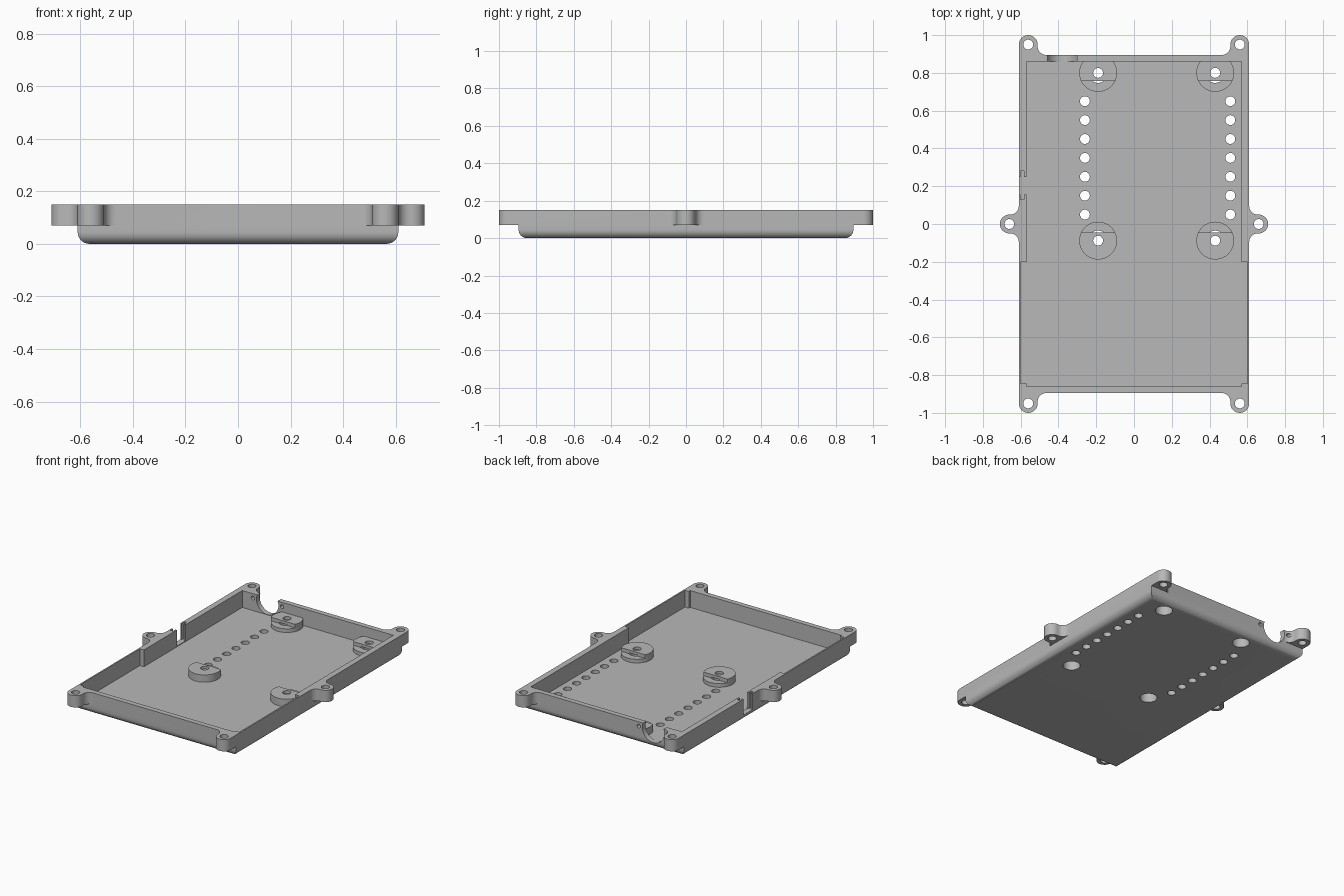
import bpy, bmesh
from math import cos, sin, radians
from mathutils import Matrix

cube = bpy.data.objects.get("Cube")
if cube:
    bpy.data.objects.remove(cube, do_unlink=True)

grey = bpy.data.materials.new("plain_grey")
grey.use_nodes = True
GREY = (0.48, 0.48, 0.48, 1)
grey.diffuse_color = GREY
grey.node_tree.nodes["Principled BSDF"].inputs["Base Color"].default_value = GREY

HX, HY = 0.61, 0.895              # outer half sizes
FLANGE, TOP, FLOOR = 0.07, 0.15, 0.035
EAR, FIL = 0.05, 0.045            # ear radius, blend radius


def finish(name, bm):
    bmesh.ops.recalc_face_normals(bm, faces=bm.faces)
    mesh = bpy.data.meshes.new(name)
    bm.to_mesh(mesh)
    bm.free()
    obj = bpy.data.objects.new(name, mesh)
    bpy.context.collection.objects.link(obj)
    mesh.materials.append(grey)
    return obj


def box(name, x0, x1, y0, y1, z0, z1, bevel=0):
    bm = bmesh.new()
    mat = Matrix.Translation(((x0 + x1) / 2, (y0 + y1) / 2, (z0 + z1) / 2))
    mat = mat @ Matrix.Diagonal((x1 - x0, y1 - y0, z1 - z0, 1))
    bmesh.ops.create_cube(bm, size=1, matrix=mat)
    if bevel:
        low = [e for e in bm.edges if all(v.co.z < z0 + 1e-5 for v in e.verts)]
        bmesh.ops.bevel(bm, geom=low, offset=bevel, segments=8, profile=0.5, affect='EDGES')
    return finish(name, bm)


def cylinder(name, x, y, z0, z1, r, sides=32):
    bm = bmesh.new()
    bmesh.ops.create_cone(bm, cap_ends=True, segments=sides, radius1=r, radius2=r,
                          depth=z1 - z0, matrix=Matrix.Translation((x, y, (z0 + z1) / 2)))
    return finish(name, bm)


def prism(name, points, z0, z1):
    bm = bmesh.new()
    face = bm.faces.new([bm.verts.new((x, y, z0)) for x, y in points])
    ext = bmesh.ops.extrude_face_region(bm, geom=[face])
    for v in ext["geom"]:
        if isinstance(v, bmesh.types.BMVert):
            v.co.z = z1
    return finish(name, bm)


def combine(target, tool, op='DIFFERENCE'):
    mod = target.modifiers.new("cut", 'BOOLEAN')
    mod.object, mod.operation, mod.solver = tool, op, 'EXACT'
    graph = bpy.context.evaluated_depsgraph_get()
    mesh = bpy.data.meshes.new_from_object(target.evaluated_get(graph))
    target.modifiers.clear()
    target.data = mesh
    bpy.data.objects.remove(tool, do_unlink=True)


def arc(cx, cy, r, a0, a1, n):
    steps = [radians(a0 + (a1 - a0) * i / n) for i in range(n + 1)]
    return [(cx + r * cos(a), cy + r * sin(a)) for a in steps]


# Rim outline: one quarter with half a side ear and a corner ear, then mirrored
SIDE_X, CORNER_X, CORNER_Y = HX + EAR, HX - EAR, 1 - EAR
quarter = (arc(SIDE_X, 0, EAR, 0, 90, 8)
           + arc(HX + FIL, EAR + FIL, FIL, -90, -180, 8)
           + arc(CORNER_X, CORNER_Y, EAR, 0, 180, 16)
           + arc(CORNER_X - EAR - FIL, HY + FIL, FIL, 0, -90, 8))
back = quarter + [(-x, y) for x, y in reversed(quarter)]
outline = back + [(-x, -y) for x, y in back[1:-1]]
outline.insert(len(back), (-SIDE_X - EAR, 0)) if back[-1][0] > 0 else None

# Tray: rounded base plus rim with ears
tray = box("tray", -HX, HX, -HY, HY, 0, FLANGE, bevel=0.045)
combine(tray, prism("rim", outline, FLANGE, TOP), 'UNION')

# Cavity, wider at the front
wide = box("front_cavity", -0.6, 0.6, -0.845, -0.2, FLOOR, 0.3)
combine(wide, box("cavity", -0.57, 0.57, -0.86, 0.86, FLOOR, 0.3), 'UNION')
combine(tray, wide)

# Screw holes in the ears
for sx in (-1, 1):
    for x, y in ((CORNER_X, -CORNER_Y), (CORNER_X, CORNER_Y), (SIDE_X, 0)):
        combine(tray, cylinder("ear_hole", sx * x, y, 0.03, 0.3, 0.026))

# Vent holes in the floor
for x in (-0.26, 0.51):
    for i in range(7):
        combine(tray, cylinder("vent", x, 0.05 + 0.1 * i, -0.1, 0.06, 0.026))

# Slot with a wider guide groove in the right wall
combine(tray, box("slot", -0.7, -0.55, 0.155, 0.25, FLOOR + 0.005, 0.3))
combine(tray, box("groove", -0.6, -0.582, 0.13, 0.28, FLOOR + 0.005, 0.3))

# Round connector opening and its two screw holes in the back wall
for x, r in ((-0.38, 0.083), (-0.49, 0.013), (-0.27, 0.013)):
    port = cylinder("port", 0, 0, -0.04, 0.04, r)
    port.data.transform(Matrix.Translation((x, 0.885, 0.12)) @ Matrix.Rotation(radians(90), 4, 'X'))
    combine(tray, port)

# Stepped standoffs, bored through with a wider recess from below
parts = [tray]
for x, side in ((-0.19, "right"), (0.43, "left")):
    for y, end, d in ((0.8, "back", -1), (-0.088, "front", 1)):
        post = cylinder(f"standoff_{end}_{side}", x, y, FLOOR, 0.085, 0.1, 48)
        near, far = sorted((y + d * 0.043, y + d * 0.2))
        combine(post, box("step", x - 0.2, x + 0.2, near, far, 0.06, 0.2))
        combine(post, box("wall_trim", x - 0.2, x + 0.2, 0.865, 1.1, 0, 0.2))
        for target in (tray, post):
            combine(target, cylinder("bore", x, y, -0.1, 0.2, 0.026))
            combine(target, cylinder("recess", x, y, -0.1, 0.066, 0.053))
        parts.append(post)

bpy.ops.object.select_all(action='DESELECT')
for obj in parts:
    obj.select_set(True)
bpy.context.view_layer.objects.active = tray
bpy.ops.object.shade_smooth_by_angle(angle=radians(30))
